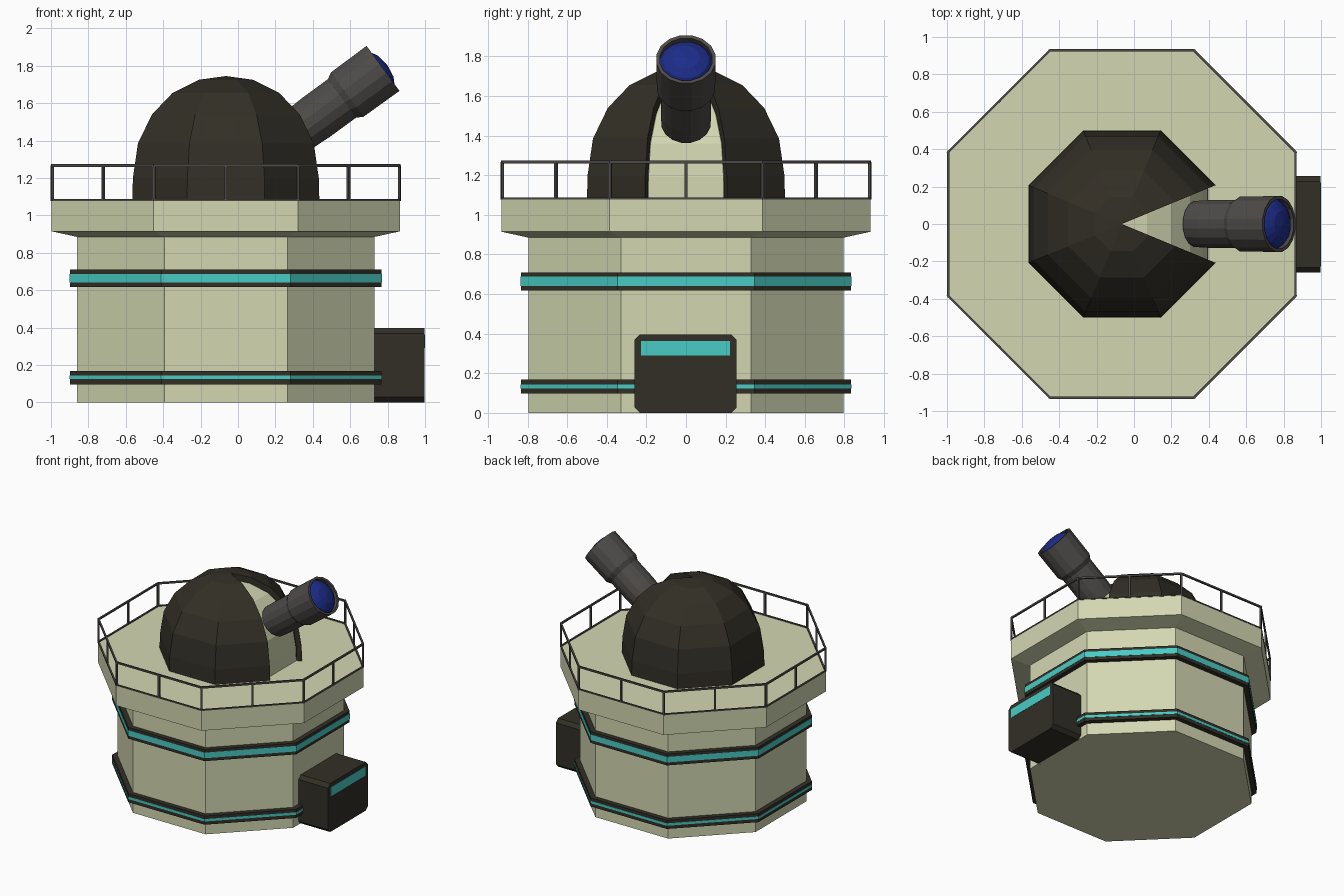
import bpy, bmesh
from math import pi, cos, sin, tan, radians
from mathutils import Matrix, Vector

if "Cube" in bpy.data.objects:
    bpy.data.objects.remove(bpy.data.objects["Cube"])

CX = -0.065          # tower axis
K = 1 / cos(pi / 8)  # apothem -> corner radius for the octagon


def material(name, rgb):
    m = bpy.data.materials.new(name)
    m.diffuse_color = (*rgb, 1)
    m.use_nodes = True
    m.node_tree.nodes["Principled BSDF"].inputs["Base Color"].default_value = m.diffuse_color
    return m


CREAM = material("cream", (0.65, 0.68, 0.44))
DARK = material("dark", (0.032, 0.028, 0.019))
TEAL = material("teal", (0.065, 0.6, 0.56))
METAL = material("metal", (0.075, 0.07, 0.065))
GLASS = material("glass", (0.012, 0.025, 0.25))


def finish(name, bm, mat, matrix=Matrix.Translation((CX, 0, 0))):
    bmesh.ops.remove_doubles(bm, verts=bm.verts[:], dist=1e-5)
    bmesh.ops.recalc_face_normals(bm, faces=bm.faces[:])
    me = bpy.data.meshes.new(name)
    bm.to_mesh(me)
    bm.free()
    me.materials.append(mat)
    ob = bpy.data.objects.new(name, me)
    ob.matrix_world = matrix
    bpy.context.collection.objects.link(ob)
    return ob


def lathe(name, profile, mat, n=8, k=K, closed=False, gap=False, **kw):
    """Spin (radius, z) points; gap leaves out the +x sector and caps its sides."""
    bm = bmesh.new()
    cols = []
    for i in range(n):
        a = (i + 0.5) * 2 * pi / n
        cols.append([bm.verts.new((r * k * cos(a), r * k * sin(a), z)) for r, z in profile])
    m = len(profile)
    for i in range(n - 1 if gap else n):
        a, b = cols[i], cols[(i + 1) % n]
        for j in range(m if closed else m - 1):
            j2 = (j + 1) % m
            quad = []
            for v in (a[j], b[j], b[j2], a[j2]):
                if not any((v.co - q.co).length < 1e-6 for q in quad):
                    quad.append(v)
            if len(quad) > 2:
                bm.faces.new(quad)
    if gap:
        for c in (cols[0], cols[-1]):
            for j in range(m // 2 - 1):
                bm.faces.new((c[j], c[j + 1], c[m - 2 - j], c[m - 1 - j]))
    return finish(name, bm, mat, **kw)


def ring(name, r0, r1, z0, z1, mat):
    return lathe(name, [(r0, z0), (r1, z0), (r1, z1), (r0, z1)], mat, closed=True)


def box(name, lo, hi, mat, chamfer=0):
    bm = bmesh.new()
    bmesh.ops.create_cube(bm, size=1)
    for v in bm.verts:
        v.co = [lo[i] + (v.co[i] + 0.5) * (hi[i] - lo[i]) for i in range(3)]
    if chamfer:
        along_x = [e for e in bm.edges if abs(e.verts[0].co.x - e.verts[1].co.x) > 0.01]
        bmesh.ops.bevel(bm, geom=along_x, offset=chamfer, segments=1, affect='EDGES')
    return finish(name, bm, mat, Matrix())


# Tower body with the overhanging platform
lathe("tower", [(0, 0), (0.795, 0), (0.795, 0.885), (0.932, 0.915),
                (0.932, 1.08), (0, 1.08)], CREAM)

# Dark bands with glowing strips
for name, z0, z1, t0, t1 in (("upper", 0.617, 0.71, 0.642, 0.688),
                             ("lower", 0.097, 0.168, 0.124, 0.144)):
    ring(name + "_band", 0.78, 0.833, z0, z1, DARK)
    ring(name + "_strip", 0.8, 0.835, t0, t1, TEAL)

# Railing: rails, corner posts and mid-side posts
ring("top_rail", 0.922, 0.935, 1.26, 1.274, METAL)
ring("bottom_rail", 0.922, 0.935, 1.078, 1.088, METAL)
bm = bmesh.new()
for i in range(16):
    a = i * pi / 8
    r = 0.928 * (K if i % 2 else 1)
    mat = (Matrix.Translation((r * cos(a), r * sin(a), 1.172)) @ Matrix.Rotation(a, 4, 'Z')
           @ Matrix.Diagonal((0.013, 0.015, 0.19, 1)))
    bmesh.ops.create_cube(bm, size=1, matrix=mat)
finish("railing_posts", bm, METAL)

# Dome: dark shell with an open sector over a cream inner dome
outer = [(0.5, 1.08), (0.497, 1.2), (0.47, 1.385), (0.395, 1.54),
         (0.285, 1.655), (0.145, 1.725), (0, 1.745)]


def shrink(s):
    return [(r * s, 1.08 + (z - 1.08) * s) for r, z in outer]


lathe("dome_shell", outer + shrink(0.925)[::-1], DARK, closed=True, gap=True)
lathe("inner_dome", shrink(0.92), CREAM)

# Telescope, tilted up towards +x
aim = Matrix.Translation((0.334, 0, 1.463)) @ Matrix.Rotation(radians(53.8), 4, 'Y')
lathe("telescope", [(0, 0), (0.125, 0), (0.13, 0.1), (0.13, 0.275), (0.15, 0.31),
                    (0.152, 0.547), (0.134, 0.547), (0.134, 0.51), (0, 0.51)],
      METAL, n=16, k=1, matrix=aim)
lathe("lens", [(0.134, 0.515), (0.115, 0.542), (0.07, 0.566), (0, 0.576)],
      GLASS, n=16, k=1, matrix=aim)

# Entrance block with its lit window
box("entrance", (0.70, -0.26, 0), (0.998, 0.256, 0.397), DARK, 0.028)
box("entrance_window", (0.99, -0.228, 0.29), (1.0, 0.222, 0.364), TEAL)
